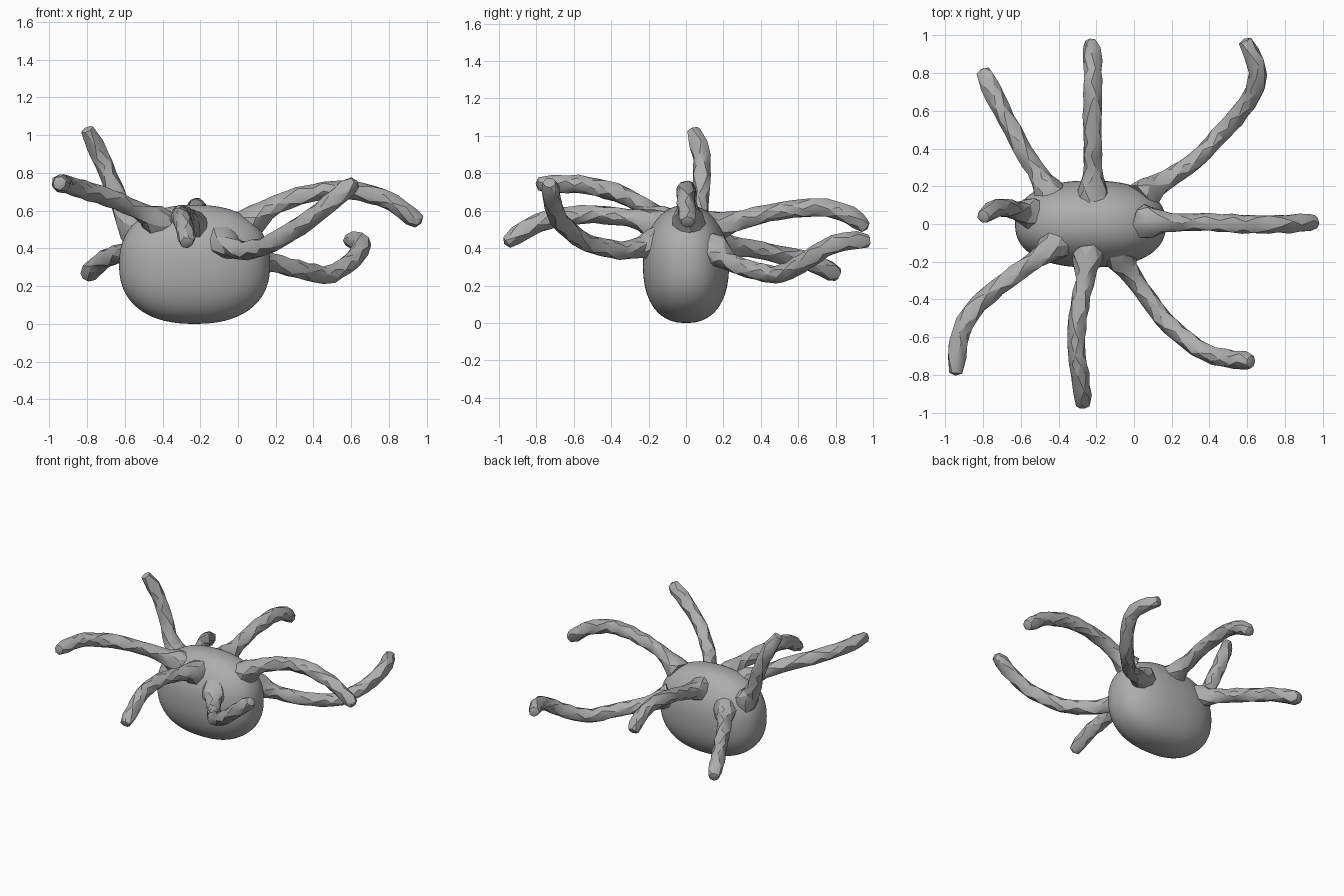
import bpy, bmesh, math, random
from mathutils import Vector

if "Cube" in bpy.data.objects:
    bpy.data.objects.remove(bpy.data.objects["Cube"])

random.seed(4)
grey = bpy.data.materials.new("soft grey")
grey.diffuse_color = (0.42, 0.42, 0.42, 1)
grey.use_nodes = True
grey.node_tree.nodes["Principled BSDF"].inputs["Base Color"].default_value = grey.diffuse_color


def finish(bm, name, angle):
    bmesh.ops.recalc_face_normals(bm, faces=bm.faces)
    me = bpy.data.meshes.new(name)
    bm.to_mesh(me)
    bm.free()
    me.materials.append(grey)
    ob = bpy.data.objects.new(name, me)
    bpy.context.collection.objects.link(ob)
    bpy.ops.object.select_all(action='DESELECT')
    ob.select_set(True)
    bpy.context.view_layer.objects.active = ob
    bpy.ops.object.shade_smooth_by_angle(angle=math.radians(angle))
    return ob


def spline(points, steps):
    """Catmull-Rom curve through the points."""
    p = [Vector(q) for q in points]
    p = [2 * p[0] - p[1]] + p + [2 * p[-1] - p[-2]]
    out = []
    for i in range(1, len(p) - 2):
        a, b, c, d = p[i - 1:i + 3]
        for s in range(steps):
            t = s / steps
            out.append(0.5 * (2 * b + (c - a) * t + (2 * a - 5 * b + 4 * c - d) * t * t
                              + (3 * b - a - 3 * c + d) * t ** 3))
    return out + [p[-2]]


def evenly(path, gap):
    """Resample a path at even spacing."""
    out, run = [path[0]], 0
    for a, b in zip(path, path[1:]):
        run += (b - a).length
        if run >= gap:
            out.append(b)
            run = 0
    if (out[-1] - path[-1]).length < gap * 0.6:
        out.pop()
    return out + [path[-1]]


def tentacle(name, points, sides=7, radius=0.05):
    path = evenly(spline(points, 30), 0.06)
    bm = bmesh.new()
    rings, travelled = [], 0
    u = None
    for i, c in enumerate(path):
        d = (path[min(i + 1, len(path) - 1)] - path[max(i - 1, 0)]).normalized()
        u = d.orthogonal() if u is None else u - d * u.dot(d)
        u.normalize()
        v = d.cross(u)
        if i:
            travelled += (c - path[i - 1]).length
        # flared root, blunt tip
        r = radius + 0.045 * math.exp(-(travelled / 0.1) ** 2)
        if i == len(path) - 1:
            r *= 0.72
        ring = []
        for k in range(sides):
            a = 2 * math.pi * (k + 0.5 * (i % 2)) / sides
            rough = r * random.uniform(0.9, 1.07)
            slide = d * random.uniform(-0.012, 0.012) if i < len(path) - 1 else Vector()
            ring.append(bm.verts.new(c + slide + rough * (math.cos(a) * u + math.sin(a) * v)))
        rings.append(ring)
    # triangulated skin gives the chiselled facets
    for i, (a, b) in enumerate(zip(rings, rings[1:])):
        for k in range(sides):
            n = (k + 1) % sides
            if i % 2 == 0:
                bm.faces.new((a[k], a[n], b[k]))
                bm.faces.new((a[n], b[n], b[k]))
            else:
                bm.faces.new((a[k], a[n], b[n]))
                bm.faces.new((a[k], b[n], b[k]))
    tip = bm.verts.new(path[-1] + d * 0.014)
    for k in range(sides):
        bm.faces.new((rings[-1][k], rings[-1][(k + 1) % sides], tip))
    bm.faces.new(rings[0])
    return finish(bm, name, 27)


# Body: a rounded, slightly boxy pod, narrower in depth towards its top
bm = bmesh.new()
bmesh.ops.create_icosphere(bm, subdivisions=5, radius=1)
for vert in bm.verts:
    p, n = vert.co, 2.35
    p /= sum(abs(q) ** n for q in p) ** (1 / n)
    taper = 1 - 0.12 * max(0, p.z) ** 2
    vert.co = (-0.23 + 0.4 * p.x, 0.23 * p.y * taper, 0.315 + 0.315 * p.z)
finish(bm, "body", 60)

# Tentacles, root to tip
tentacle("back_left_tentacle", [(-0.42, 0.13, 0.43), (-0.49, 0.24, 0.41), (-0.58, 0.38, 0.39),
                                (-0.70, 0.60, 0.345), (-0.80, 0.81, 0.26)])
tentacle("back_tentacle", [(-0.22, 0.13, 0.51), (-0.22, 0.30, 0.55), (-0.22, 0.50, 0.60),
                           (-0.22, 0.75, 0.615), (-0.22, 0.88, 0.575), (-0.23, 0.96, 0.51)])
tentacle("back_right_tentacle", [(0.03, 0.13, 0.40), (0.10, 0.19, 0.36), (0.20, 0.25, 0.32),
                                 (0.35, 0.36, 0.28), (0.48, 0.50, 0.26), (0.60, 0.64, 0.33),
                                 (0.655, 0.76, 0.41), (0.64, 0.86, 0.435), (0.59, 0.97, 0.44)])
tentacle("right_tentacle", [(0.05, 0.01, 0.53), (0.12, 0.01, 0.58), (0.22, 0.01, 0.64),
                            (0.40, 0.01, 0.695), (0.60, 0.0, 0.71), (0.80, 0.0, 0.65),
                            (0.96, 0.01, 0.54)])
tentacle("front_right_tentacle", [(-0.09, -0.14, 0.43), (-0.04, -0.23, 0.41), (0.05, -0.36, 0.39),
                                  (0.20, -0.55, 0.44), (0.40, -0.69, 0.57), (0.62, -0.73, 0.75)])
tentacle("front_tentacle", [(-0.24, -0.13, 0.51), (-0.26, -0.30, 0.56), (-0.30, -0.50, 0.58),
                            (-0.305, -0.68, 0.565), (-0.285, -0.82, 0.52), (-0.27, -0.96, 0.43)])
tentacle("front_left_tentacle", [(-0.40, -0.09, 0.52), (-0.51, -0.18, 0.59), (-0.66, -0.29, 0.66),
                                 (-0.82, -0.42, 0.71), (-0.92, -0.58, 0.74), (-0.945, -0.79, 0.745)])
tentacle("left_tentacle", [(-0.52, 0.05, 0.46), (-0.60, 0.065, 0.57), (-0.67, 0.085, 0.75),
                           (-0.74, 0.08, 0.91), (-0.80, 0.04, 1.03)])
